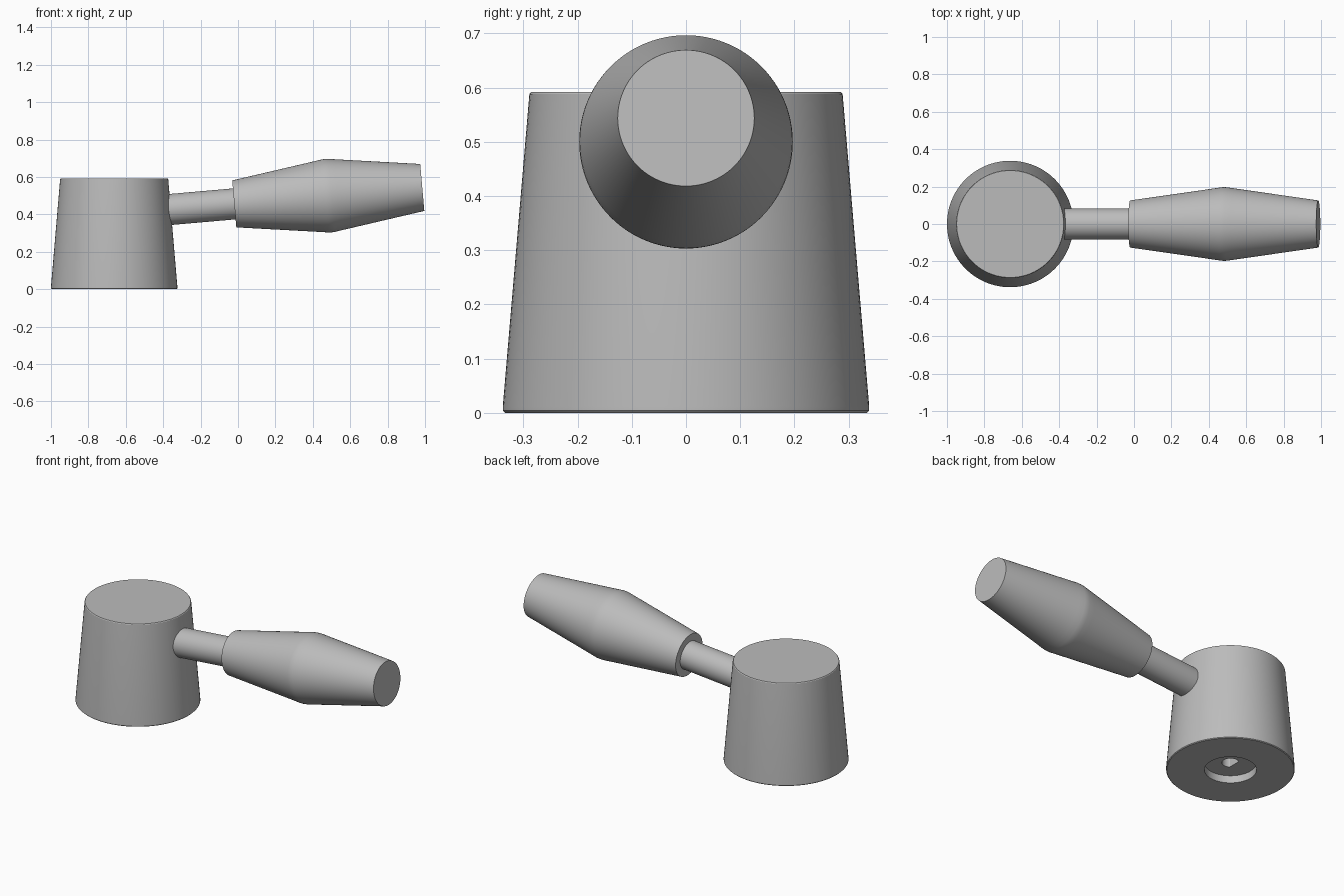
import bpy, math
from mathutils import Matrix, Vector

cube = bpy.data.objects.get("Cube")
if cube:
    bpy.data.objects.remove(cube, do_unlink=True)

GREY = (0.5, 0.5, 0.5, 1)
mat = bpy.data.materials.new("plain grey")
mat.use_nodes = True
mat.diffuse_color = GREY
mat.node_tree.nodes["Principled BSDF"].inputs["Base Color"].default_value = GREY

SEGMENTS = 96


def add_mesh(name, verts, faces):
    mesh = bpy.data.meshes.new(name)
    mesh.from_pydata(verts, [], faces)
    mesh.materials.append(mat)
    obj = bpy.data.objects.new(name, mesh)
    bpy.context.collection.objects.link(obj)
    return obj


def loft(name, rings):
    """Skin closed rings of equal length, ordered upwards, and cap both ends."""
    n = len(rings[0])
    verts = [v for ring in rings for v in ring]
    faces = [tuple(range(n))[::-1], tuple(range(len(verts) - n, len(verts)))]
    for k in range(len(rings) - 1):
        for i in range(n):
            j = (i + 1) % n
            faces.append((k * n + i, k * n + j, (k + 1) * n + j, (k + 1) * n + i))
    return add_mesh(name, verts, faces)


def circle(r, z, flat=None):
    """Ring of points; flat cuts it off on the -x side."""
    pts = []
    for i in range(SEGMENTS):
        a = 2 * math.pi * i / SEGMENTS
        x = r * math.cos(a)
        pts.append((x if flat is None else max(x, -flat), r * math.sin(a), z))
    return pts


def turned(name, profile):
    return loft(name, [circle(r, z) for r, z in profile])


def cut(target, cutter):
    mod = target.modifiers.new("cut", "BOOLEAN")
    mod.operation = "DIFFERENCE"
    mod.solver = "EXACT"
    mod.object = cutter
    bpy.context.view_layer.objects.active = target
    bpy.ops.object.modifier_apply(modifier=mod.name)
    bpy.data.objects.remove(cutter, do_unlink=True)


def smooth(obj):
    bpy.ops.object.select_all(action="DESELECT")
    obj.select_set(True)
    bpy.context.view_layer.objects.active = obj
    bpy.ops.object.shade_smooth_by_angle(angle=math.radians(30))


# Tapered hub with a round recess and a D-shaped socket underneath
hub = turned("hub", [(0.334, 0), (0.338, 0.004), (0.338, 0.012),
                     (0.289, 0.588), (0.286, 0.592)])
cut(hub, turned("recess_cutter", [(0.137, -0.05), (0.137, 0.043)]))
cut(hub, loft("socket_cutter", [circle(0.045, z, 0.026) for z in (0.02, 0.35)]))
hub.location.x = -0.662

# Shaft and grip share one axis, tilted slightly upwards
axis = Vector((math.cos(math.radians(5)), 0, math.sin(math.radians(5))))
tilt = Matrix.Rotation(math.radians(85), 4, "Y")
start = Matrix.Translation((-0.02, 0, 0.456))

shaft = turned("shaft", [(0.083, -0.45), (0.083, 0.02)])
grip = turned("grip", [(0.126, 0), (0.191, 0.455), (0.196, 0.488), (0.197, 0.505),
                       (0.196, 0.522), (0.191, 0.555), (0.126, 1.009)])
for part in (shaft, grip):
    part.matrix_world = start @ tilt

for part in (hub, shaft, grip):
    smooth(part)
